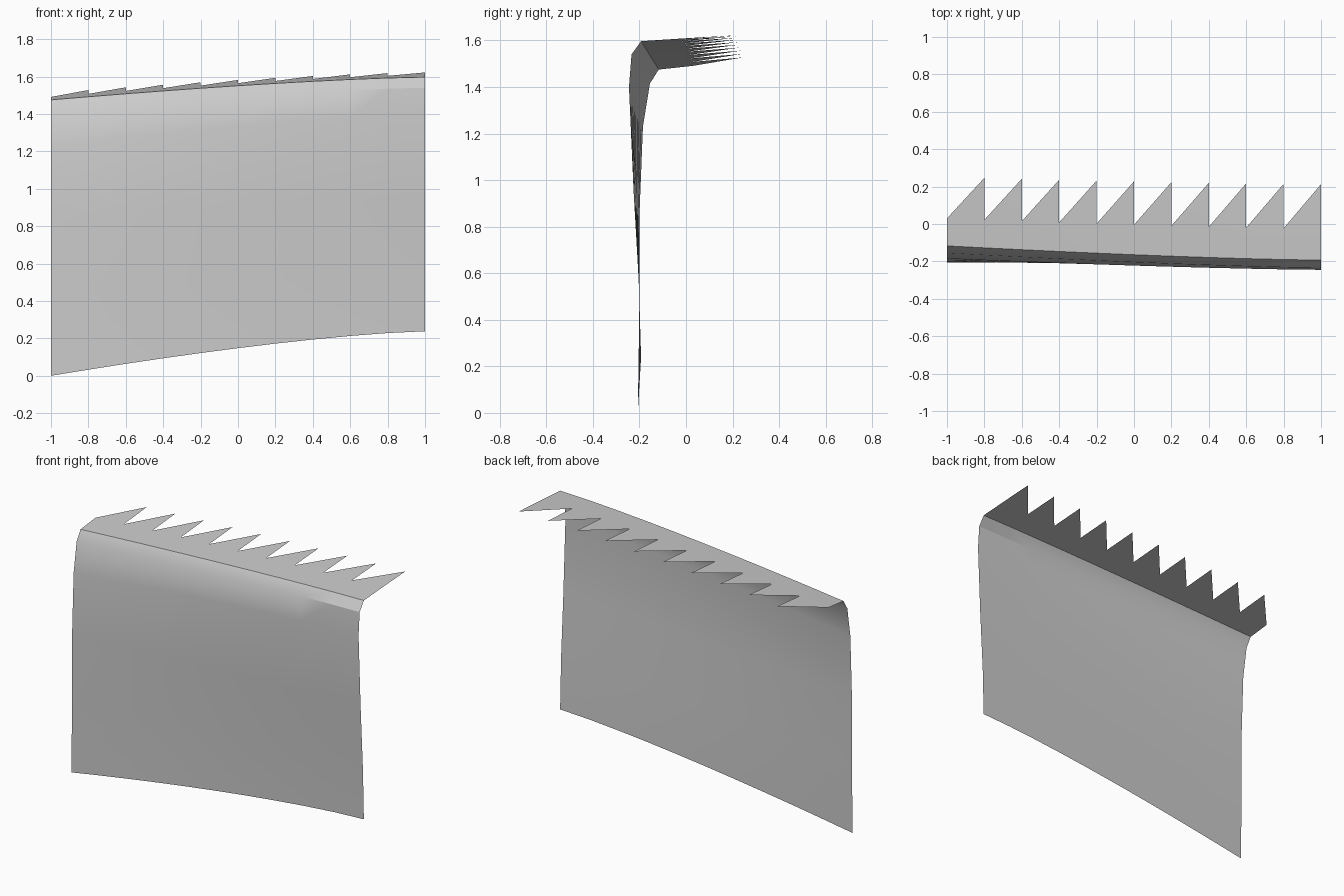
import bpy
import bmesh
import math

cube = bpy.data.objects.get("Cube")
if cube:
    bpy.data.objects.remove(cube, do_unlink=True)

# Single plain material
grey = bpy.data.materials.new("light_grey")
grey.use_nodes = True
colour = (0.6, 0.6, 0.6, 1)
grey.diffuse_color = colour
grey.node_tree.nodes["Principled BSDF"].inputs["Base Color"].default_value = colour

COLUMNS = 10
# End profiles (y, z) from the lower edge up to the folded ridge
RIGHT_END = [(-0.207, 0.0), (-0.2, 0.45), (-0.2, 0.85),
             (-0.185, 1.23), (-0.155, 1.415), (-0.117, 1.475)]
LEFT_END = [(-0.193, 0.238), (-0.202, 0.55), (-0.225, 0.95),
            (-0.245, 1.4), (-0.234, 1.54), (-0.193, 1.597)]


def mix(a, b, t):
    return a + (b - a) * t


def ease(t):
    return 1 - (1 - t) ** 1.4


bm = bmesh.new()

# Curved sheet: blend one end profile into the other
grid = []
for i in range(COLUMNS + 1):
    t = i / COLUMNS
    e = ease(t)
    grid.append([bm.verts.new((mix(-1, 1, t), mix(a[0], b[0], e), mix(a[1], b[1], e)))
                 for a, b in zip(RIGHT_END, LEFT_END)])

# Ledge: valleys at every column, behind the ridge
valleys = []
for i, column in enumerate(grid):
    t = i / COLUMNS
    ridge = column[-1].co
    valleys.append(bm.verts.new((ridge.x, mix(0.03, -0.025, ease(t)),
                                 ridge.z + mix(0.016, 0.011, t))))
    column.append(valleys[-1])

for left, right in zip(grid, grid[1:]):
    for r in range(len(left) - 1):
        bm.faces.new((left[r], right[r], right[r + 1], left[r + 1]))

# Saw teeth along the back of the ledge
for i in range(1, COLUMNS + 1):
    t = i / COLUMNS
    ridge = grid[i][-2].co
    tip = bm.verts.new((ridge.x, mix(0.252, 0.213, ease(t)),
                        ridge.z + mix(0.037, 0.025, t)))
    bm.faces.new((valleys[i - 1], valleys[i], tip))

mesh = bpy.data.meshes.new("serrated_folded_sheet")
bm.to_mesh(mesh)
bm.free()
mesh.materials.append(grey)
sheet = bpy.data.objects.new("serrated_folded_sheet", mesh)
bpy.context.collection.objects.link(sheet)

# Smooth sheet with a sharp ridge
bpy.ops.object.select_all(action='DESELECT')
sheet.select_set(True)
bpy.context.view_layer.objects.active = sheet
bpy.ops.object.shade_smooth_by_angle(angle=math.radians(30))
